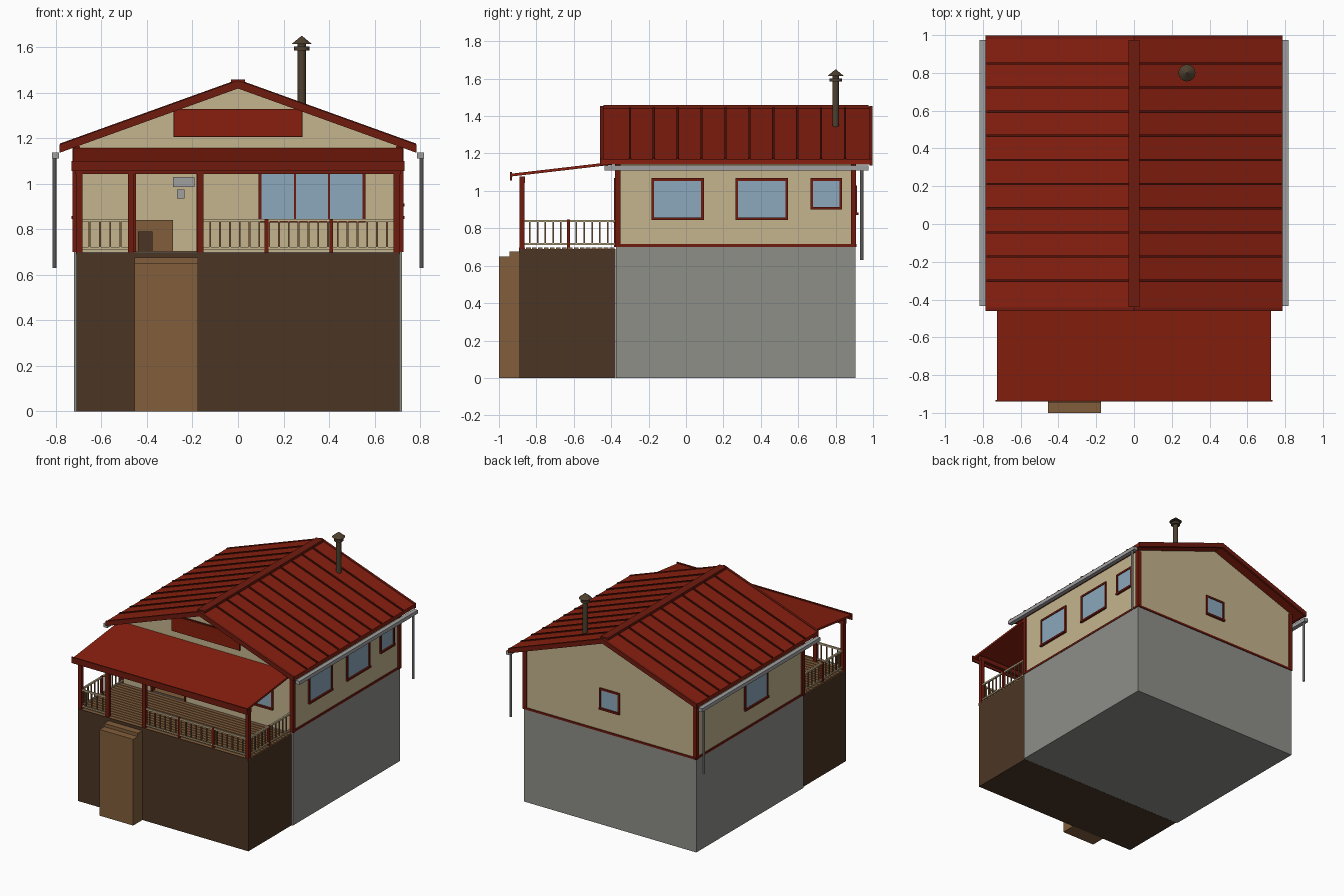
import bpy, bmesh, math
from mathutils import Vector

if "Cube" in bpy.data.objects:
    bpy.data.objects.remove(bpy.data.objects["Cube"])


def material(name, r, g, b):
    m = bpy.data.materials.new(name)
    m.diffuse_color = [(c / 255 / 12.92 if c < 11 else ((c / 255 + 0.055) / 1.055) ** 2.4)
                       for c in (r, g, b)] + [1]
    m.use_nodes = True
    m.node_tree.nodes["Principled BSDF"].inputs["Base Color"].default_value = m.diffuse_color
    return m


ROOF = material("roof red", 136, 31, 14)
TRIM = material("trim red", 112, 27, 15)
SEAM = material("seam dark red", 80, 18, 9)
CREAM = material("cream wall", 197, 181, 142)
GLASS = material("window blue", 139, 168, 188)
STONE = material("concrete grey", 142, 142, 137)
DARK = material("dark brown", 75, 53, 36)
WOOD = material("wood brown", 130, 94, 60)
PIPE = material("flue brown", 78, 64, 46)
METAL = material("gutter grey", 160, 160, 160)


def finish(name, bm, mat):
    bmesh.ops.recalc_face_normals(bm, faces=bm.faces)
    me = bpy.data.meshes.new(name)
    bm.to_mesh(me)
    bm.free()
    me.materials.append(mat)
    ob = bpy.data.objects.new(name, me)
    bpy.context.collection.objects.link(ob)
    return ob


def add_prism(bm, pts, axis, lo, hi):
    """Extrude a closed profile: (y,z) along x, (x,z) along y, (x,y) along z."""
    def place(p, t):
        c = list(p)
        c.insert("xyz".index(axis), t)
        return bm.verts.new(c)
    f = bm.faces.new([place(p, lo) for p in pts])
    ext = bmesh.ops.extrude_face_region(bm, geom=[f])["geom"]
    step = Vector([hi - lo if a == axis else 0 for a in "xyz"])
    bmesh.ops.translate(bm, vec=step, verts=[v for v in ext if isinstance(v, bmesh.types.BMVert)])


def prisms(name, mat, axis, items):
    bm = bmesh.new()
    for pts, lo, hi in items:
        add_prism(bm, pts, axis, lo, hi)
    return finish(name, bm, mat)


def boxes(name, mat, items):
    """Each item is x0, x1, y0, y1, z0, z1."""
    return prisms(name, mat, "z", [([(a, c), (b, c), (b, d), (a, d)], e, f)
                                   for a, b, c, d, e, f in items])


def lathe(name, mat, x, y, profile, n=16):
    bm = bmesh.new()
    for r0, r1, z0, z1 in profile:
        g = bmesh.ops.create_cone(bm, cap_ends=True, segments=n, radius1=r0, radius2=r1, depth=z1 - z0)
        bmesh.ops.translate(bm, vec=(x, y, (z0 + z1) / 2), verts=g["verts"])
    ob = finish(name, bm, mat)
    bpy.context.view_layer.objects.active = ob
    ob.select_set(True)
    bpy.ops.object.shade_smooth_by_angle()
    ob.select_set(False)


def window(name, side, a0, a1, z0, z1, mullions=()):
    """Framed glass on a wall; side is right, left, front or back."""
    axis, wall, s = {"right": ("x", .715, 1), "left": ("x", -.715, -1),
                     "front": ("y", -.375, -1), "back": ("y", .905, 1)}[side]

    def slab(p, q, e, f, depth):
        d = sorted((wall - s * .004, wall + s * depth))
        return (*d, p, q, e, f) if axis == "x" else (p, q, *d, e, f)
    w = .014
    boxes(name + "_glass", GLASS, [slab(a0 + w, a1 - w, z0 + w, z1 - w, .004)])
    boxes(name + "_frame", TRIM,
          [slab(a0, a0 + w, z0, z1, .01), slab(a1 - w, a1, z0, z1, .01),
           slab(a0, a1, z1 - w, z1, .01), slab(a0, a1, z0, z0 + w, .016)]
          + [slab(m - .004, m + .004, z0, z1, .008) for m in mullions])


# Bases and steps
boxes("foundation", STONE, [(-.72, .72, -.375, .905, 0, .7)])
boxes("porch_base", DARK, [(-.71, .71, -.89, -.376, 0, .688)])
boxes("steps", WOOD, [(-.455, -.175, -1, -.945, 0, .65), (-.455, -.175, -.945, -.89, 0, .675)])
boxes("deck_planks", WOOD, [(-.71, .71, -.888 + i * .032, -.862 + i * .032, .688, .698) for i in range(16)])
boxes("deck_edge", DARK, [(-.71, .71, -.893, -.888, .67, .698)])
boxes("inside_floor", WOOD, [(-.69, .69, -.37, .88, .7, .705)])

# Walls, with a doorway in the front gable
top = [(.715, 1.168), (0, 1.424), (-.715, 1.168)]
door = [(-.45, .7), (-.45, 1.06), (-.18, 1.06), (-.18, .7)]
prisms("gable_walls", CREAM, "y", [([(-.715, .7)] + door + [(.715, .7)] + top, -.375, -.355),
                                   ([(-.715, .7), (.715, .7)] + top, .885, .905)])
boxes("side_walls", CREAM, [(s * .705 - .01, s * .705 + .01, -.355, .885, .7, 1.168) for s in (-1, 1)])

# Wall trim
boxes("corner_trim", TRIM, [(s * .71 - .016, s * .71 + .016, y - .014, y + .014, .7, 1.165)
                            for s in (-1, 1) for y in (-.365, .895)])
boxes("base_trim", TRIM, [(s * .715 - .008, s * .715 + .008, -.375, .905, .7, .715) for s in (-1, 1)]
      + [(-.715, .715, .9, .912, .7, .715)])
boxes("door_frame", TRIM, [(-.46, -.448, -.385, -.35, .7, 1.07), (-.182, -.17, -.385, -.35, .7, 1.07),
                           (-.46, -.17, -.385, -.35, 1.058, 1.07)])
boxes("gable_panel", ROOF, [(-.28, .28, -.39, -.374, 1.21, 1.325)])
boxes("gable_panel_border", SEAM, [(-.284, .284, -.386, -.374, 1.206, 1.329)])

# Windows
window("right_front_window", "right", -.185, .095, .845, 1.068)
window("right_middle_window", "right", .265, .545, .845, 1.068)
window("right_small_window", "right", .665, .835, .9, 1.068)
window("left_window", "left", .05, .33, .845, 1.068)
window("back_window", "back", -.085, .085, .87, 1.03)
window("porch_window", "front", .09, .56, .83, 1.065, (.25, .4))

# Kitchen inside the doorway
boxes("counter", WOOD, [(-.52, -.285, .2, .4, .705, .84)])
boxes("stove", DARK, [(-.44, -.375, .17, .2, .705, .79)])
boxes("cooker_hood", METAL, [(-.285, -.19, .6, .75, .985, 1.03), (-.268, -.236, .86, .884, .935, .975)])

# Main roof, standing seams, gable edge boards and ridge cap
def slope(x, lift=0):
    return 1.45 - .36 * x + lift


def slope_band(s, x0, x1, up, down):
    return [(s * x0, slope(x0, up)), (s * x1, slope(x1, up)), (s * x1, slope(x1, -down)), (s * x0, slope(x0, -down))]


prisms("main_roof", ROOF, "y", [(slope_band(s, 0, .785, 0, .024), -.45, .98) for s in (-1, 1)])
prisms("roof_seams", SEAM, "y", [(slope_band(s, .02, .782, .008, .002), y - .006, y + .006)
                                 for s in (-1, 1) for y in [-.30 + .1278 * i for i in range(10)]])
prisms("gable_edges", TRIM, "y", [(slope_band(s, 0, .785, .004, .032), y - .009, y + .009)
                                  for s in (-1, 1) for y in (-.451, .989)])
prisms("ridge_cap", TRIM, "y", [([(-.03, 1.435), (.03, 1.435), (.03, 1.458), (-.03, 1.458)], -.44, .975)])
boxes("eave_boards", TRIM, [(s * .779 - .006, s * .779 + .006, -.455, .985, 1.14, 1.168) for s in (-1, 1)])

# Gutters and downpipes
boxes("gutters", METAL, [(s * .802 - .016, s * .802 + .016, -.435, .975, 1.11, 1.137) for s in (-1, 1)])
for s, side in ((-1, "left"), (1, "right")):
    lathe(side + "_downpipe", METAL, s * .806, .94, [(.009, .009, .63, 1.115)], 10)

# Flue with cap
lathe("flue", PIPE, .28, .8, [(.018, .018, 1.32, 1.615), (.033, .033, 1.585, 1.602), (.045, .003, 1.613, 1.648)])

# Porch roof and frame
prisms("porch_roof", ROOF, "x", [([(-.935, 1.092), (-.376, 1.157), (-.376, 1.142), (-.935, 1.077)], -.725, .725)])
boxes("porch_fascia", TRIM, [(-.732, .732, -.941, -.931, 1.055, 1.1)])
boxes("porch_beams", TRIM, [(-.715, .715, -.89, -.862, 1.042, 1.076)])
boxes("porch_posts", TRIM, [(x - .014, x + .014, -.889, -.863, .69, 1.06) for x in (-.697, -.47, -.165, .697)])

# Railings: bays along the front and both sides
bays = [("x", -.697, -.47, -.876), ("x", -.165, .697, -.876),
        ("y", -.876, -.378, -.697), ("y", -.876, -.378, .697)]
rails, bars = [], []
for axis, a, b, c in bays:
    n = round((b - a) / .043)
    spans = [(rails, a, b, .006, .833, .845), (rails, a, b, .005, .712, .722)]
    spans += [(bars, a + (b - a) * i / n - .004, a + (b - a) * i / n + .004, .004, .72, .835) for i in range(1, n)]
    for out, p, q, h, z0, z1 in spans:
        out.append((p, q, c - h, c + h, z0, z1) if axis == "x" else (c - h, c + h, p, q, z0, z1))
boxes("railing_rails", CREAM, rails)
boxes("railing_balusters", WOOD, bars)
boxes("railing_posts", TRIM, [(x - .008, x + .008, -.884, -.868, .69, .846) for x in (.125, .41)]
      + [(s * .697 - .008, s * .697 + .008, -.636, -.62, .69, .846) for s in (-1, 1)])
